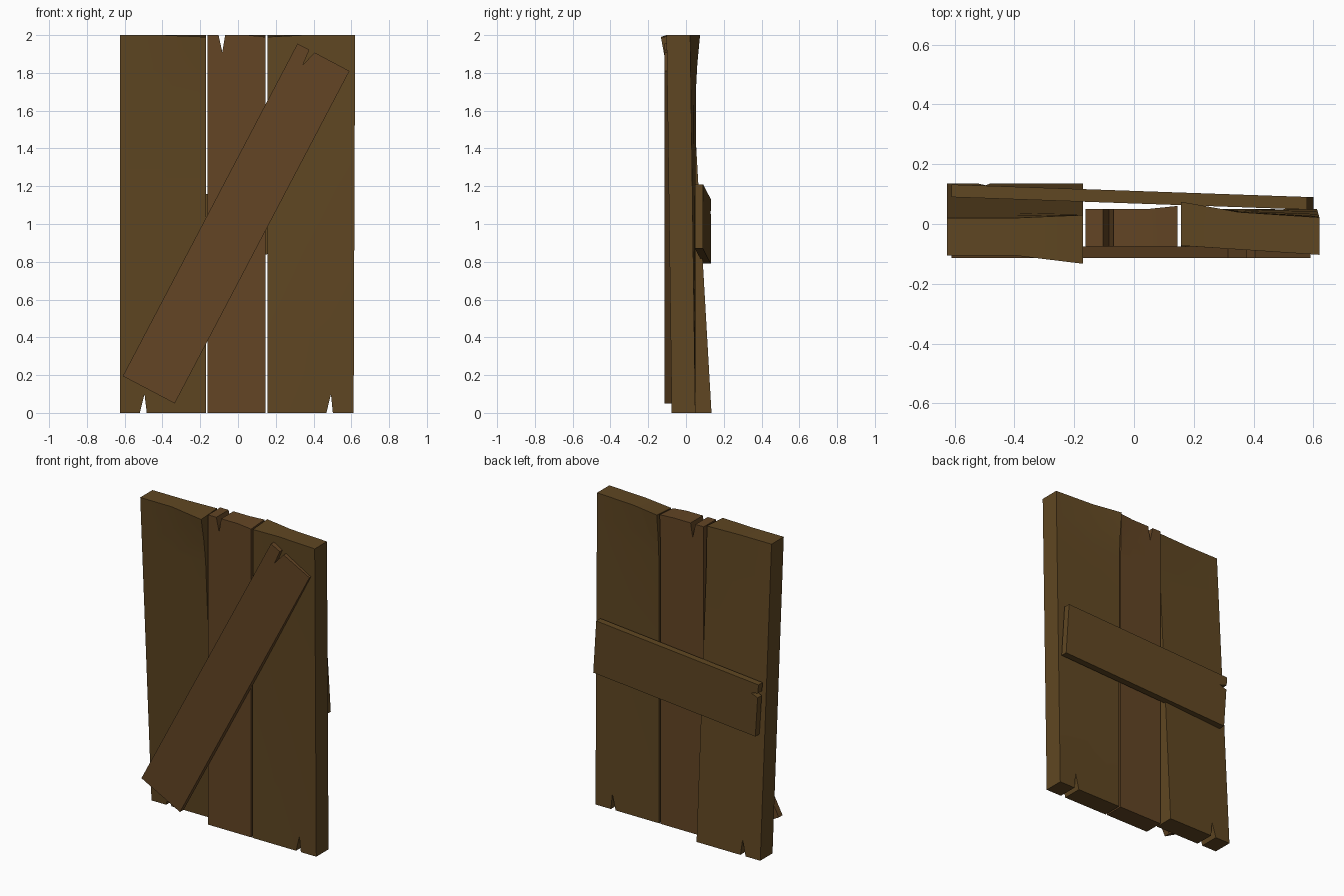
import bpy, bmesh
from mathutils import Vector

if "Cube" in bpy.data.objects:
    bpy.data.objects.remove(bpy.data.objects["Cube"])


def material(name, colour):
    m = bpy.data.materials.new(name)
    m.diffuse_color = (*colour, 1)
    m.use_nodes = True
    m.node_tree.nodes["Principled BSDF"].inputs["Base Color"].default_value = m.diffuse_color
    return m


DARK = material("dark_wood", (0.115, 0.062, 0.016))
WARM = material("warm_wood", (0.125, 0.060, 0.018))


def board(name, outline, thickness, centre, mat, flare=None):
    """Extrude an x-z outline along y, then lean or twist it with centre(x, z)."""
    bm = bmesh.new()
    face = bm.faces.new([bm.verts.new((x, -thickness / 2, z)) for x, z in outline])
    ext = bmesh.ops.extrude_face_region(bm, geom=[face])["geom"]
    moved = [v for v in ext if isinstance(v, bmesh.types.BMVert)]
    bmesh.ops.translate(bm, verts=moved, vec=(0, thickness, 0))

    # extra loops so the worn top corner can bend outwards
    if flare:
        edge_x, inner_x, front, back = flare
        cuts = [((0, 0, z), (0, 0, 1)) for z in (0.5, 1.2, 1.7, 1.85)]
        cuts.append(((inner_x, 0, 0), (1, 0, 0)))
        for co, no in cuts:
            geom = bm.verts[:] + bm.edges[:] + bm.faces[:]
            bmesh.ops.bisect_plane(bm, geom=geom, plane_co=co, plane_no=no, dist=1e-5)

    for v in bm.verts:
        x, y, z = v.co
        v.co.y += centre(x, z)
        if flare:
            wx = max(0, min(1, (x - inner_x) / (edge_x - inner_x)))
            w = wx * max(0, (z - 1.7) / 0.3) ** 1.5
            v.co.y += w * (front if y < 0 else back)
            if y < 0:
                v.co.z -= 0.01 * w
    bmesh.ops.triangulate(bm, faces=[f for f in bm.faces if len(f.verts) > 4])
    bmesh.ops.recalc_face_normals(bm, faces=bm.faces[:])
    mesh = bpy.data.meshes.new(name)
    bm.to_mesh(mesh)
    bm.free()
    ob = bpy.data.objects.new(name, mesh)
    bpy.context.collection.objects.link(ob)
    mesh.materials.append(mat)
    bpy.ops.object.select_all(action='DESELECT')
    ob.select_set(True)
    bpy.context.view_layer.objects.active = ob
    bpy.ops.object.shade_smooth_by_angle(angle=0.6)
    return ob


# upright planks with split ends
board("left_plank",
      [(-0.625, 0), (-0.52, 0), (-0.495, 0.10), (-0.483, 0), (-0.17, 0),
       (-0.17, 2), (-0.625, 2)],
      0.125, lambda x, z: 0.0725 - 0.0575 * z, DARK, (-0.17, -0.40, -0.028, 0.01))
board("middle_plank",
      [(-0.162, 0), (0.146, 0), (0.146, 2), (-0.068, 2), (-0.083, 1.91),
       (-0.103, 2), (-0.162, 2)],
      0.125, lambda x, z: -0.012, WARM, (0.146, 0.05, 0, 0.01))
board("right_plank",
      [(0.157, 0), (0.468, 0), (0.492, 0.10), (0.502, 0), (0.612, 0),
       (0.62, 2), (0.157, 2)],
      0.125, lambda x, z: -0.013 - 0.006 * z - 0.033 * (x - 0.385) * z, DARK,
      (0.157, 0.35, 0, 0.022))

# diagonal brace across the front
board("diagonal_brace",
      [(-0.61, 0.195), (-0.335, 0.05), (0.59, 1.81), (0.405, 1.908),
       (0.342, 1.84), (0.378, 1.922), (0.315, 1.955)],
      0.038, lambda x, z: -0.095, WARM)

# slightly crooked cross brace on the back
board("cross_brace",
      [(-0.587, 0.79), (0.60, 0.87), (0.578, 1.21), (-0.61, 1.13),
       (-0.606, 1.075), (-0.557, 1.062), (-0.604, 1.045)],
      0.042, lambda x, z: 0.111 - 0.035 * (x + 0.61), DARK)
